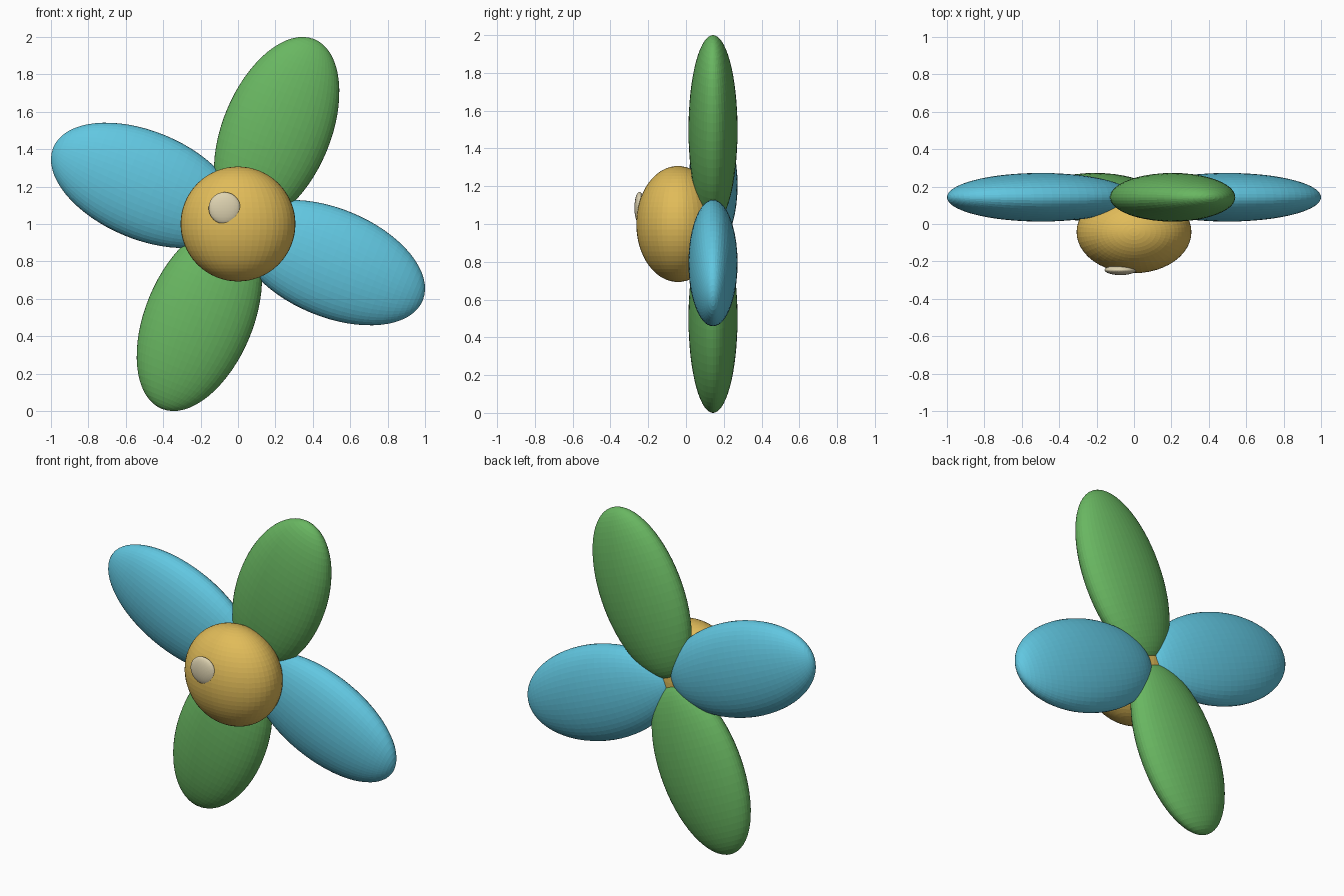
import bpy
import math
from mathutils import Vector

cube = bpy.data.objects.get("Cube")
if cube:
    bpy.data.objects.remove(cube, do_unlink=True)


def make_material(name, color):
    mat = bpy.data.materials.new(name)
    mat.use_nodes = True
    mat.diffuse_color = (*color, 1)
    mat.node_tree.nodes["Principled BSDF"].inputs["Base Color"].default_value = (*color, 1)
    return mat


green = make_material("leaf green", (0.14, 0.47, 0.12))
blue = make_material("sky blue", (0.12, 0.57, 0.75))
gold = make_material("warm gold", (0.75, 0.50, 0.10))
cream = make_material("pale cream", (0.73, 0.65, 0.44))


def ellipsoid(name, center, radii, mat, turn=0):
    """Faceted ellipsoid with its poles on local z, turned about the y axis."""
    bpy.ops.mesh.primitive_uv_sphere_add(segments=48, ring_count=32, radius=1)
    obj = bpy.context.object
    obj.name = name
    obj.location = center
    obj.scale = radii
    obj.rotation_euler = (0, turn, 0)
    obj.data.materials.append(mat)
    return obj


# Four blades radiating from the hub axis, in alternating colours
BLADE_Y = 0.143
REACH = 0.54
names = ("upper_blade", "left_blade", "lower_blade", "right_blade")
for i, name in enumerate(names):
    angle = math.radians(22.5 + 90 * i)
    center = Vector((REACH * math.sin(angle), BLADE_Y, 1 + REACH * math.cos(angle)))
    ellipsoid(name, center, (0.289, 0.13, 0.529), (green, blue)[i % 2], angle)

# Flattened hub in front of the blades
ellipsoid("hub", (0, -0.043, 1), (0.307, 0.22, 0.307), gold)

# Pale highlight button set into the hub face
ellipsoid("hub_button", (-0.072, -0.246, 1.085), (0.085, 0.027, 0.085), cream)
